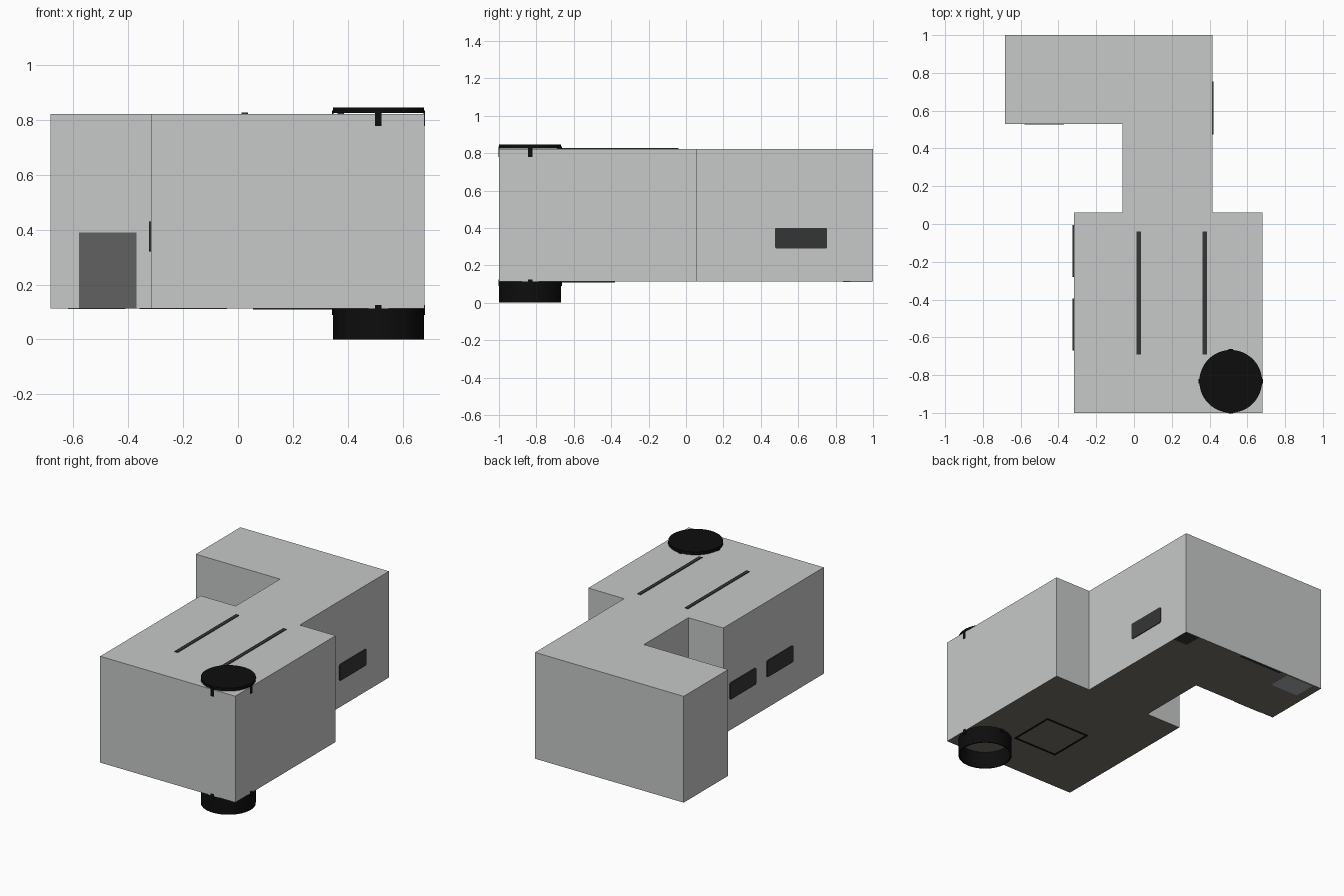
import bpy, bmesh, math
from mathutils import Vector

if "Cube" in bpy.data.objects:
    bpy.data.objects.remove(bpy.data.objects["Cube"])


def colour(name, r, g, b):
    m = bpy.data.materials.new(name)
    m.diffuse_color = (r, g, b, 1)
    m.use_nodes = True
    m.node_tree.nodes["Principled BSDF"].inputs["Base Color"].default_value = m.diffuse_color
    return m


WALL = colour("wall_grey", 0.57, 0.585, 0.578)
FLOOR = colour("floor_brown_grey", 0.19, 0.175, 0.142)
DARK = colour("dark_grey", 0.036, 0.036, 0.036)
BLACK = colour("black", 0.004, 0.004, 0.004)
MID = colour("panel_grey", 0.12, 0.12, 0.12)
PALE = colour("hatch_grey", 0.40, 0.42, 0.44)

Z0, Z1 = 0.113, 0.823      # underside and roof heights
CX, CY, R = 0.512, -0.833, 0.166   # round vent centre and radius


def finish(bm, name, *mats):
    bmesh.ops.recalc_face_normals(bm, faces=bm.faces)
    me = bpy.data.meshes.new(name)
    bm.to_mesh(me)
    bm.free()
    ob = bpy.data.objects.new(name, me)
    bpy.context.collection.objects.link(ob)
    for m in mats:
        me.materials.append(m)
    return ob


def box(name, lo, hi, mat, axis=None, radius=0.0):
    """Box between two corners; optionally round the edges parallel to an axis."""
    lo, hi = Vector(lo), Vector(hi)
    bm = bmesh.new()
    bmesh.ops.create_cube(bm, size=1)
    for v in bm.verts:
        v.co = Vector((lo[i] + hi[i]) / 2 + v.co[i] * (hi[i] - lo[i]) for i in range(3))
    if axis is not None:
        edges = [e for e in bm.edges
                 if all(abs(e.verts[0].co[i] - e.verts[1].co[i]) < 1e-6
                        for i in range(3) if i != axis)]
        bmesh.ops.bevel(bm, geom=edges, offset=radius, segments=3, affect='EDGES', profile=0.5)
    return finish(bm, name, mat)


def lathe(name, profile, mat):
    """Spin a closed (radius, z) profile round the vent axis."""
    bm = bmesh.new()
    n = 48
    rings = []
    for i in range(n):
        a = 2 * math.pi * i / n
        rings.append([bm.verts.new((CX + r * math.cos(a), CY + r * math.sin(a), z))
                      for r, z in profile])
    for i in range(n):
        p, q = rings[i], rings[(i + 1) % n]
        for j in range(len(profile)):
            k = (j + 1) % len(profile)
            bm.faces.new((p[j], p[k], q[k], q[j]))
    ob = finish(bm, name, mat)
    bpy.context.view_layer.objects.active = ob
    ob.select_set(True)
    bpy.ops.object.shade_smooth_by_angle(angle=math.radians(35))
    ob.select_set(False)
    return ob


# Stepped body: plan outline extruded upward, underside in its own colour
outline = [(-0.318, -1), (0.68, -1), (0.68, 0.06), (0.415, 0.06), (0.415, 1),
           (-0.683, 1), (-0.683, 0.53), (-0.06, 0.53), (-0.06, 0.06), (-0.318, 0.06)]
bm = bmesh.new()
base = bm.faces.new([bm.verts.new((x, y, Z0)) for x, y in outline])
ext = bmesh.ops.extrude_face_region(bm, geom=[base], use_keep_orig=True)
for g in ext["geom"]:
    if isinstance(g, bmesh.types.BMVert):
        g.co.z = Z1
bmesh.ops.recalc_face_normals(bm, faces=bm.faces)
for f in bm.faces:
    f.material_index = 1 if f.normal.z < -0.5 else 0
finish(bm, "body", WALL, FLOOR)

# Round cap on the roof and open tube below, each with small pins
bm = bmesh.new()
bmesh.ops.create_cone(bm, cap_ends=True, segments=48, radius1=R, radius2=R, depth=0.02)
bmesh.ops.translate(bm, verts=bm.verts, vec=(CX, CY, 0.835))
cap = finish(bm, "round_cap", BLACK)
bpy.context.view_layer.objects.active = cap
cap.select_set(True)
bpy.ops.object.shade_smooth_by_angle(angle=math.radians(35))
cap.select_set(False)
lathe("lower_tube", [(R, 0), (R, Z0), (R - 0.008, Z0), (R - 0.008, 0)], BLACK)
for i in range(4):
    a = i * math.pi / 2
    x, y = CX + (R + 0.001) * math.cos(a), CY + (R + 0.001) * math.sin(a)
    hx, hy = (0.003, 0.012) if i % 2 == 0 else (0.012, 0.003)
    box("cap_pin", (x - hx, y - hy, 0.778), (x + hx, y + hy, 0.835), BLACK)
    box("tube_pin", (x - hx, y - hy, 0.09), (x + hx, y + hy, 0.125), BLACK)

# Roof strips
for x in (0.025, 0.375):
    box("roof_strip", (x - 0.012, -0.69, Z1 - 0.002), (x + 0.012, -0.04, Z1 + 0.004), DARK)

# Side windows
box("right_window", (0.41, 0.475, 0.29), (0.42, 0.755, 0.40), DARK, 0, 0.01)
for y in (-0.67, -0.28):
    box("left_window", (-0.325, y, 0.32), (-0.313, y + 0.275, 0.43), DARK, 0, 0.01)

# Door panel on the front face of the rear wing
box("door_panel", (-0.58, 0.527, Z0), (-0.37, 0.535, 0.39), MID)

# Square frame under the body
x0, x1, y0, y1, w = 0.055, 0.385, -0.70, -0.38, 0.01
for lo, hi in (((x0, y0), (x1, y0 + w)), ((x0, y1 - w), (x1, y1)),
               ((x0, y0), (x0 + w, y1)), ((x1 - w, y0), (x1, y1))):
    box("underside_frame", (*lo, Z0 - 0.004), (*hi, Z0 + 0.002), BLACK)

# Flush plates on the underside
box("pale_hatch", (-0.62, 0.84, Z0 - 0.002), (-0.41, 0.995, Z0 + 0.002), PALE)
box("dark_hatch", (0.31, 0.88, Z0 - 0.002), (0.412, 0.995, Z0 + 0.002), DARK)
box("rear_sill", (-0.36, 0.98, Z0 - 0.002), (-0.04, 0.995, Z0 + 0.002), DARK)
